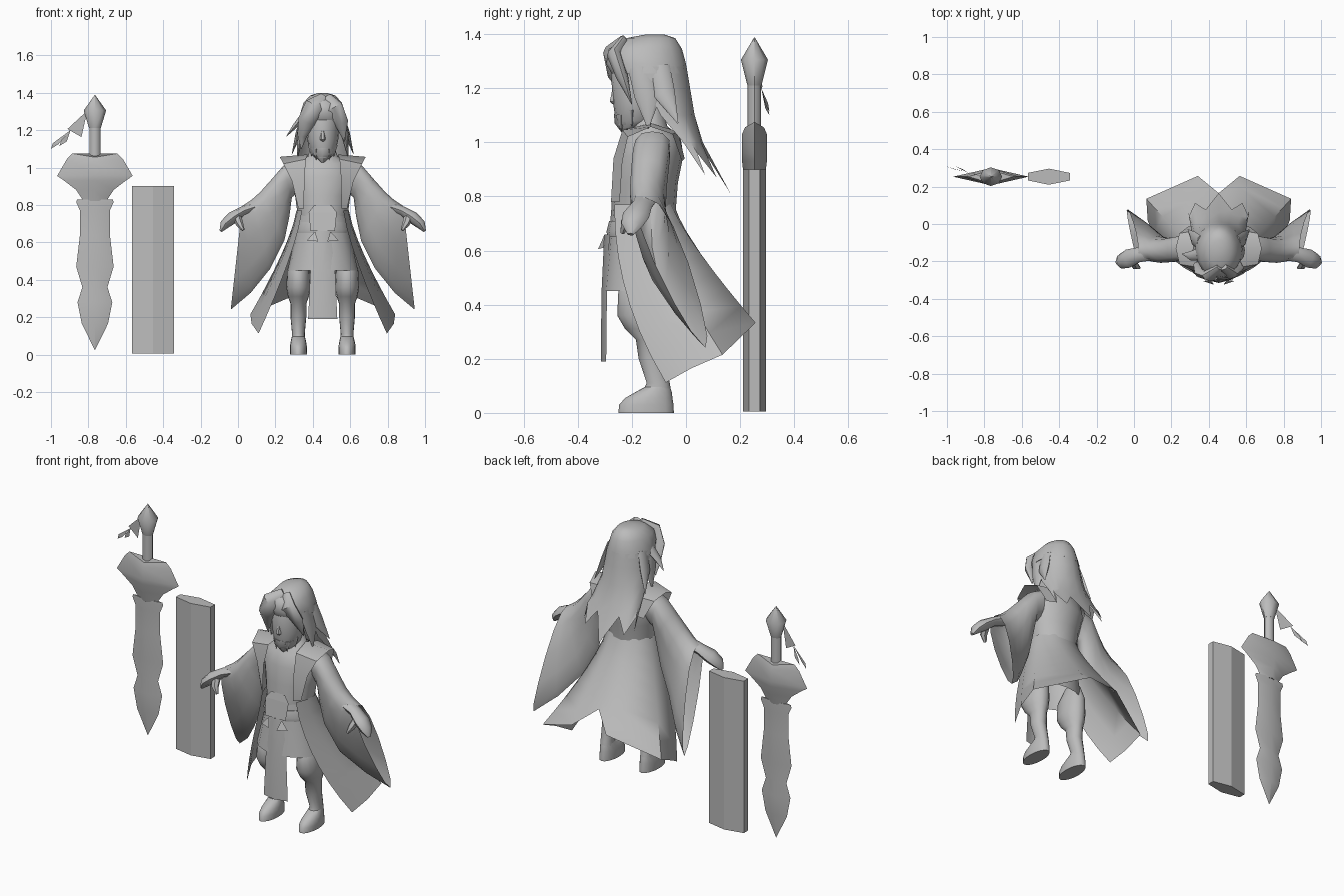
import bpy
import bmesh
from math import sin, cos, pi, radians
from mathutils import Vector

default_cube = bpy.data.objects.get("Cube")
if default_cube:
    bpy.data.objects.remove(default_cube, do_unlink=True)

# One plain grey for everything
grey = bpy.data.materials.new("plain_grey")
grey.use_nodes = True
grey_value = (0.5, 0.5, 0.5, 1)
grey.diffuse_color = grey_value
grey.node_tree.nodes["Principled BSDF"].inputs["Base Color"].default_value = grey_value

FIGURE = Vector((0.453, 0, 0))
SWORD = Vector((-0.765, 0.253, 0))
SHEATH = Vector((-0.455, 0.253, 0))
SIDES = (("left", 1), ("right", -1))


def loft(name, rows, origin=FIGURE, closed=True, caps=True, smooth=True):
    """Skin a list of point rows; closed rows make a tube, open rows a sheet."""
    bm = bmesh.new()
    grid = [[bm.verts.new(Vector(p) + origin) for p in row] for row in rows]
    count = len(grid[0])
    for low, high in zip(grid, grid[1:]):
        for i in range(count if closed else count - 1):
            j = (i + 1) % count
            bm.faces.new((low[i], low[j], high[j], high[i]))
    if closed and caps:
        bm.faces.new(grid[0])
        bm.faces.new(grid[-1])
    bmesh.ops.remove_doubles(bm, verts=bm.verts, dist=0.0005)
    bmesh.ops.recalc_face_normals(bm, faces=bm.faces)
    mesh = bpy.data.meshes.new(name)
    bm.to_mesh(mesh)
    bm.free()
    mesh.materials.append(grey)
    obj = bpy.data.objects.new(name, mesh)
    bpy.context.collection.objects.link(obj)
    if smooth:
        bpy.ops.object.select_all(action="DESELECT")
        obj.select_set(True)
        bpy.context.view_layer.objects.active = obj
        bpy.ops.object.shade_smooth_by_angle(angle=radians(50))


def oval(z, half_width, front, back, x=0, sides=16):
    """Level oval ring reaching from front to back."""
    middle, depth = (front + back) / 2, (back - front) / 2
    turn = 2 * pi / sides
    return [(x + half_width * cos(i * turn), middle + depth * sin(i * turn), z)
            for i in range(sides)]


def body(name, profile, x=0, caps=True):
    loft(name, [oval(*ring, x=x) for ring in profile], caps=caps)


def limb(name, path, sides=8, flat=1.0):
    """Tapered tube along a path of (point, radius); flat scales it sideways."""
    points = [Vector(p) for p, _ in path]
    rows = []
    for i, (_, radius) in enumerate(path):
        along = (points[min(i + 1, len(path) - 1)] - points[max(i - 1, 0)]).normalized()
        across = along.cross(Vector((0, 1, 0))).normalized()
        other = along.cross(across)
        rows.append([points[i] + radius * (across * cos(a) * flat + other * sin(a))
                     for a in (2 * pi * k / sides for k in range(sides))])
    loft(name, rows)


def mirrored(half):
    """Extend a half row, ending on the centre line, to the other side."""
    return half + [(-x, y, z) for x, y, z in reversed(half[:-1])]


def diamonds(name, profile):
    """Blade-like solid from (height, half width, half thickness, ridge height)."""
    loft(name, [[(w, 0, z), (0, t, ridge), (-w, 0, z), (0, -t, ridge)]
                for z, w, t, ridge in profile], SWORD)


def plate(name, left_edge, right_edge, origin=FIGURE):
    loft(name, list(zip(left_edge, right_edge)), origin, closed=False, smooth=False)


# Sword: wavy blade, flared guard, grip with pommel
diamonds("sword_blade", [(z, w, t, z) for z, w, t in (
    (0.83, .095, .02), (.815, .1, .02), (.77, .08, .02), (.64, .08, .022), (.47, .1, .022),
    (.36, .067, .022), (.28, .093, .022), (.165, .07, .02), (.025, .001, .001))])
diamonds("sword_guard", [
    (1.075, .12, .035, 1.055), (1.045, .15, .046, 1.03), (.955, .202, .046, .96),
    (.93, .165, .046, .93), (.88, .1, .04, .88), (.82, .06, .025, .82)])
loft("sword_grip", [oval(z, .03, -.025, .025, sides=8) for z in (1.04, 1.23)], SWORD)
loft("sword_pommel", [oval(z, w, -d, d, sides=8) for z, w, d in (
    (1.21, .031, .026), (1.305, .06, .05), (1.388, .001, .001))], SWORD)

# Tassel tied to the grip
plate("tassel_ribbon", [(-.045, 0, 1.3), (-.147, .03, 1.206)],
      [(-.045, 0, 1.285), (-.072, .01, 1.163)], SWORD)
for label, dx, dz in (("inner", 0, 0), ("outer", -.045, -.015)):
    loft("tassel_end_" + label, [[(-.13, .025, 1.2)] * 2,
         [(-.18 + dx, .05, 1.145 + dz), (-.15 + dx, .04, 1.14 + dz)],
         [(-.19 + dx, .055, 1.115 + dz)] * 2], SWORD, closed=False, smooth=False)

# Sheath: six-sided upright box
loft("sheath", [[(.113, -.02, z), (.113, .02, z), (0, .043, z),
                 (-.113, .02, z), (-.113, -.02, z), (0, -.043, z)] for z in (.005, .9)],
     SHEATH, smooth=False)

# Torso and neck, tunic skirt, sash
body("torso", [(.72, .13, -.278, -.04), (.85, .148, -.27, -.03), (.95, .17, -.258, -.01),
               (1.02, .15, -.235, -.02), (1.06, .08, -.2, -.07), (1.13, .055, -.18, -.08)])
body("tunic_skirt", [(.76, .128, -.275, -.05), (.62, .15, -.288, -.04),
                     (.45, .188, -.305, -.04)], caps=False)
body("sash", [(.65, .145, -.29, -.045), (.67, .145, -.294, -.045), (.71, .136, -.284, -.042)])
plate("belly_panel", [(-.045, -.275, .8), (-.075, -.283, .76), (-.065, -.297, .66)],
      [(.045, -.275, .8), (.075, -.283, .76), (.065, -.297, .66)])

# Hanging front cloth, bowed forward along its middle
loft("front_cloth", [mirrored([(w, y + .02, z), (0, y, z)]) for z, w, y in (
    (.66, .04, -.302), (.45, .066, -.312), (.19, .078, -.315))], closed=False)

# Long open coat, flaring from the waist to a notched hem: top, hem, backward curve
coat_lines = [((.11, -.265, .77), (.343, -.075, .112), 2.1),
              ((.135, -.2, .77), (.38, .02, .165), 1.7),
              ((.14, -.12, .77), (.387, .135, .215), 1.4),
              ((.075, -.055, .77), (.112, .257, .333), 1.2),
              ((0, -.045, .77), (0, .165, .42), 1.2)]
coat_rows = []
for step in range(8):
    s = step / 7
    coat_rows.append(mirrored([
        (a[0] + (b[0] - a[0]) * s ** 1.3, a[1] + (b[1] - a[1]) * s ** curve,
         a[2] + (b[2] - a[2]) * s) for a, b, curve in coat_lines]))
loft("long_coat", coat_rows, closed=False)

# Head, nose and beard
body("head", [(1.05, .04, -.25, -.15), (1.08, .068, -.26, -.11), (1.15, .083, -.27, -.08),
              (1.25, .09, -.277, -.06), (1.33, .07, -.25, -.08)])
limb("nose", [((0, -.262, 1.21), .008), ((0, -.268, 1.15), .016), ((0, -.262, 1.14), .006)], 6)
loft("beard", [oval(z, w, front, back, sides=8) for z, w, front, back in (
    (1.105, .066, -.266, -.17), (1.07, .052, -.264, -.18), (1.02, .002, -.225, -.22))])
for label, side in SIDES:
    for k, (x, y, z) in enumerate(((.035, -.24, 1.04), (.06, -.2, 1.06))):
        limb(f"beard_tuft_{label}_{k}", [((side * x, y, z + .06), .02),
                                         ((side * x, y, z), .001)], 4)

# Hair cap over the crown
body("hair_crown", [(1.398, .025, -.15, -.08), (1.385, .068, -.22, -.04),
                    (1.345, .103, -.285, -.015), (1.29, .12, -.295, 0),
                    (1.255, .127, -.275, .005)])

# Long back hair with a deep zigzag edge
hair_rows = []
for z, w, middle, depth in ((1.28, .122, -.14, .142), (1.2, .13, -.12, .135),
                            (1.1, .135, -.075, .107), (1.0, .152, 0, .062),
                            (.91, .165, .06, .045)):
    hair_rows.append([(w * sin(radians(a)), middle + depth * cos(radians(a)), z)
                      for a in range(-100, 101, 25)])
for i in range(9):
    x, y, z = hair_rows[-1][i]
    drop = (.1, -.04, .04, -.05, .03)[abs(i - 4)]
    hair_rows[-1][i] = (x, y + drop * .6, z - drop)
loft("back_hair", hair_rows, closed=False)

# Fringe swept from a parting, then loose strands: name, sideways scale, path
strands = [
    ("fringe_sweep", 1.7, [((.01, -.23, 1.372), .018), ((-.045, -.275, 1.325), .032),
                           ((-.085, -.262, 1.25), .028), ((-.11, -.215, 1.17), .015),
                           ((-.115, -.2, 1.1), .001)]),
    ("fringe_short", 1.7, [((.02, -.23, 1.372), .018), ((.06, -.265, 1.32), .028),
                           ((.1, -.235, 1.24), .022), ((.115, -.2, 1.14), .001)]),
    ("stray_strand", .5, [((-.1, -.16, 1.28), .035), ((-.15, -.17, 1.22), .025),
                          ((-.195, -.16, 1.165), .002)]),
]
for label, side in SIDES:
    strands += [
        ("temple_strand_" + label, .4, [((side * .1, -.17, 1.28), .045),
                                        ((side * .12, -.14, 1.17), .05),
                                        ((side * .135, -.14, 1.05), .002)]),
        ("side_strand_" + label, .4, [((side * .1, -.1, 1.28), .04),
                                      ((side * .13, -.08, 1.18), .04),
                                      ((side * .165, -.03, 1.07), .002)]),
    ]
for name, flat, path in strands:
    limb(name, path, flat=flat)

# Parts on both sides of the body
for label, side in SIDES:
    # Peaked shoulder piece of the vest, from front panel over to the back
    inner = [(.1, -.277, .78), (.098, -.268, .94), (.09, -.235, 1.045), (.08, -.13, 1.07),
             (.09, -.03, 1.04), (.1, -.005, .94)]
    outer = [(.13, -.245, .78), (.165, -.235, .93), (.21, -.215, 1.02), (.23, -.13, 1.057),
             (.21, -.05, 1.03), (.165, -.015, .93)]
    loft("vest_shoulder_" + label, [[(side * x, y, z) for x, y, z in pair]
                                    for pair in zip(inner, outer)], closed=False)

    # Wide hanging sleeve: each ring has a top and a bottom point, the last trails back
    sleeve_rows = []
    for top, bottom, width in (
            ((.15, -.125, 1.04), (.13, -.12, .87), .08),
            ((.21, -.13, 1.01), (.165, -.125, .84), .085),
            ((.275, -.14, .935), (.178, -.13, .74), .083),
            ((.335, -.15, .868), (.205, -.125, .61), .08),
            ((.38, -.15, .828), (.28, -.095, .46), .078),
            ((.41, -.15, .808), (.385, -.005, .33), .078),
            ((.43, -.15, .795), (.492, .072, .24), .078)):
        top, bottom = Vector(top), Vector(bottom)
        ring = []
        for k in range(12):
            a = 2 * pi * k / 12
            share = (1 - cos(a)) / 2
            p = top.lerp(bottom, share ** 1.2)
            p.y += width * sin(a) * (1 - .4 * share)
            ring.append((side * p.x, p.y, p.z))
        sleeve_rows.append(ring)
    loft("sleeve_" + label, sleeve_rows, caps=False)

    # Hand and thumb
    limb("hand_" + label, [((side * .36, -.15, .79), .045), ((side * .43, -.165, .765), .04),
                           ((side * .485, -.185, .73), .05), ((side * .525, -.2, .695), .04),
                           ((side * .545, -.205, .66), .012)], flat=.65)
    limb("thumb_" + label, [((side * .46, -.19, .74), .025), ((side * .445, -.225, .7), .02),
                            ((side * .425, -.235, .665), .008)], 6)

    # Bow at the sash
    plate("bow_" + label, [(side * .04, -.303, .655), (side * .025, -.325, .605)],
          [(side * .045, -.3, .655), (side * .085, -.305, .61)])

    # Baggy trouser leg, shin and boot
    body("leg_" + label, [
        (.53, .035, -.2, -.09), (.45, .06, -.25, -.06), (.36, .065, -.254, -.06),
        (.31, .056, -.225, -.065), (.27, .042, -.185, -.075), (.2, .042, -.175, -.08),
        (.11, .034, -.145, -.06), (.08, .036, -.16, -.055)], x=side * .13)
    body("boot_" + label, [
        (.1, .034, -.145, -.06), (.075, .04, -.19, -.052), (.055, .044, -.225, -.05),
        (.03, .046, -.247, -.046), (0, .045, -.25, -.045)], x=side * .13)
